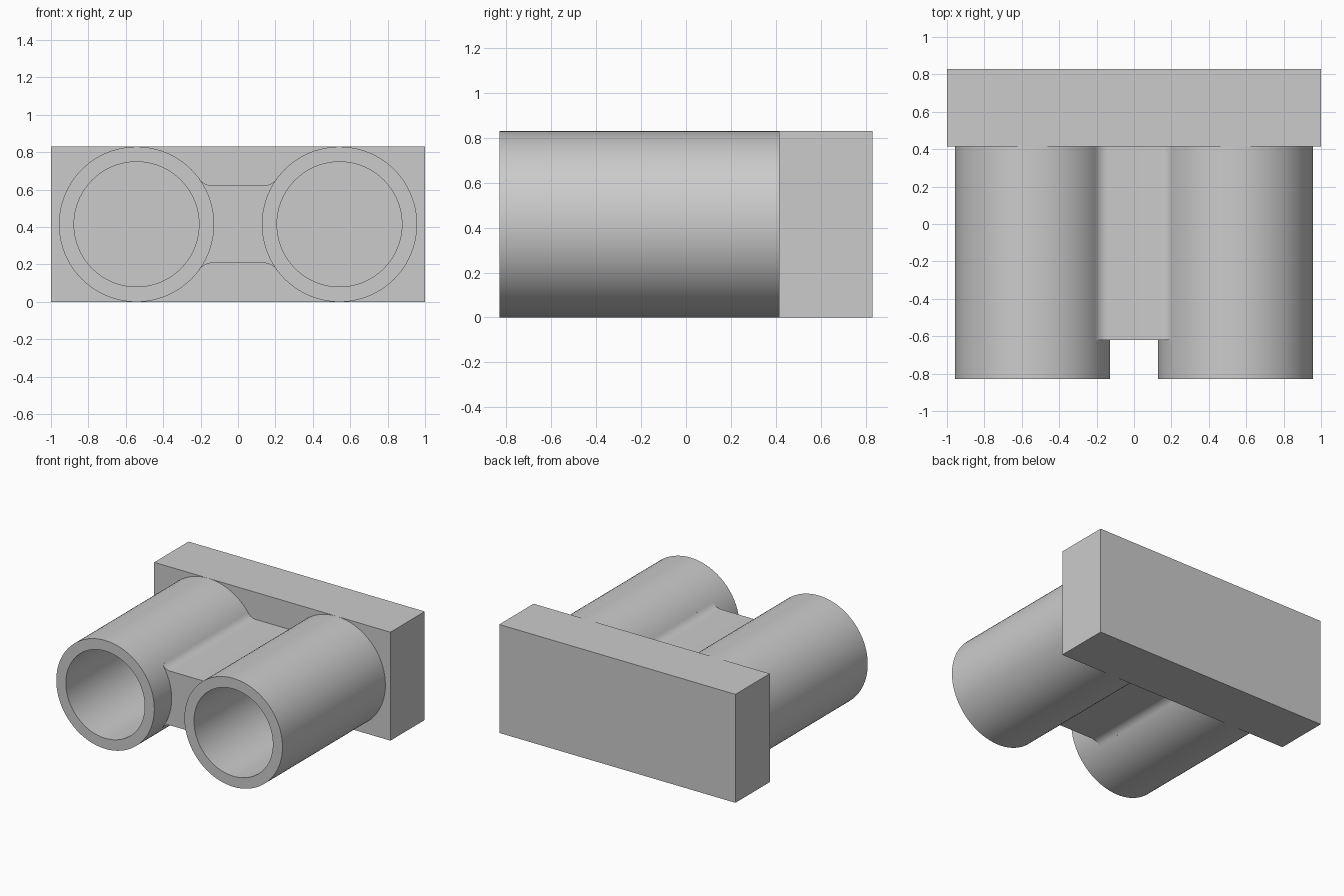
import bpy, bmesh
from math import sin, cos, pi, atan2, radians, sqrt

if "Cube" in bpy.data.objects:
    bpy.data.objects.remove(bpy.data.objects["Cube"])

R, BORE, CX, CZ = 0.415, 0.334, 0.5425, 0.415    # tube radii and centre
FRONT, FACE, BACK = -0.83, 0.415, 0.83           # tube front, plate front, plate back
SEG = 96


def finish(name, bm, smooth=True):
    bmesh.ops.recalc_face_normals(bm, faces=bm.faces)
    me = bpy.data.meshes.new(name)
    bm.to_mesh(me)
    bm.free()
    ob = bpy.data.objects.new(name, me)
    bpy.context.collection.objects.link(ob)
    if smooth:
        bpy.ops.object.select_all(action='DESELECT')
        ob.select_set(True)
        bpy.context.view_layer.objects.active = ob
        bpy.ops.object.shade_smooth_by_angle(angle=radians(30))
    return ob


def prism(name, profile, y0, y1, smooth=True):
    """Extrude an x-z outline along y."""
    bm = bmesh.new()
    face = bm.faces.new([bm.verts.new((x, y0, z)) for x, z in profile])
    new = bmesh.ops.extrude_face_region(bm, geom=[face])['geom']
    verts = [v for v in new if isinstance(v, bmesh.types.BMVert)]
    bmesh.ops.translate(bm, vec=(0, y1 - y0, 0), verts=verts)
    if face.is_valid is False or len(bm.faces) < len(profile) + 2:
        bm.faces.new([v for v in bm.verts if abs(v.co.y - y0) < 1e-6])
    return finish(name, bm, smooth)


def tube(name, cx):
    """Hollow cylinder, open at the front and closed by the plate behind."""
    bm = bmesh.new()
    rings = []
    for r, y in ((R, FACE), (R, FRONT), (BORE, FRONT), (BORE, FACE)):
        rings.append([bm.verts.new((cx + r * cos(2 * pi * i / SEG), y,
                                    CZ + r * sin(2 * pi * i / SEG))) for i in range(SEG)])
    for a, b in zip(rings, rings[1:]):
        for i in range(SEG):
            j = (i + 1) % SEG
            bm.faces.new((a[i], a[j], b[j], b[i]))
    return finish(name, bm)


def arc(cx, cz, r, a0, a1, n):
    return [(cx + r * cos(a0 + (a1 - a0) * i / n),
             cz + r * sin(a0 + (a1 - a0) * i / n)) for i in range(n + 1)]


# back plate
prism("back_plate", [(-1, 0), (1, 0), (1, 2 * CZ), (-1, 2 * CZ)], FACE, BACK, False)

# twin tubes
tube("left_tube", -CX)
tube("right_tube", CX)

# web between the tubes, with fillets blending into the tube walls
HALF, FIL = 0.2075, 0.083
dz = HALF + FIL
dx = sqrt((R + FIL) ** 2 - dz ** 2)
t = atan2(dz, dx)
upper = arc(CX - dx, CZ + dz, FIL, -pi / 2, -t, 10)             # upper right fillet
side = arc(CX, CZ, R - 0.02, pi - t, pi + t, 20)                # inside the tube wall
lower = [(x, 2 * CZ - z) for x, z in reversed(upper)]
right = upper + side + lower
prism("web", right + [(-x, z) for x, z in reversed(right)], -0.62, FACE)
